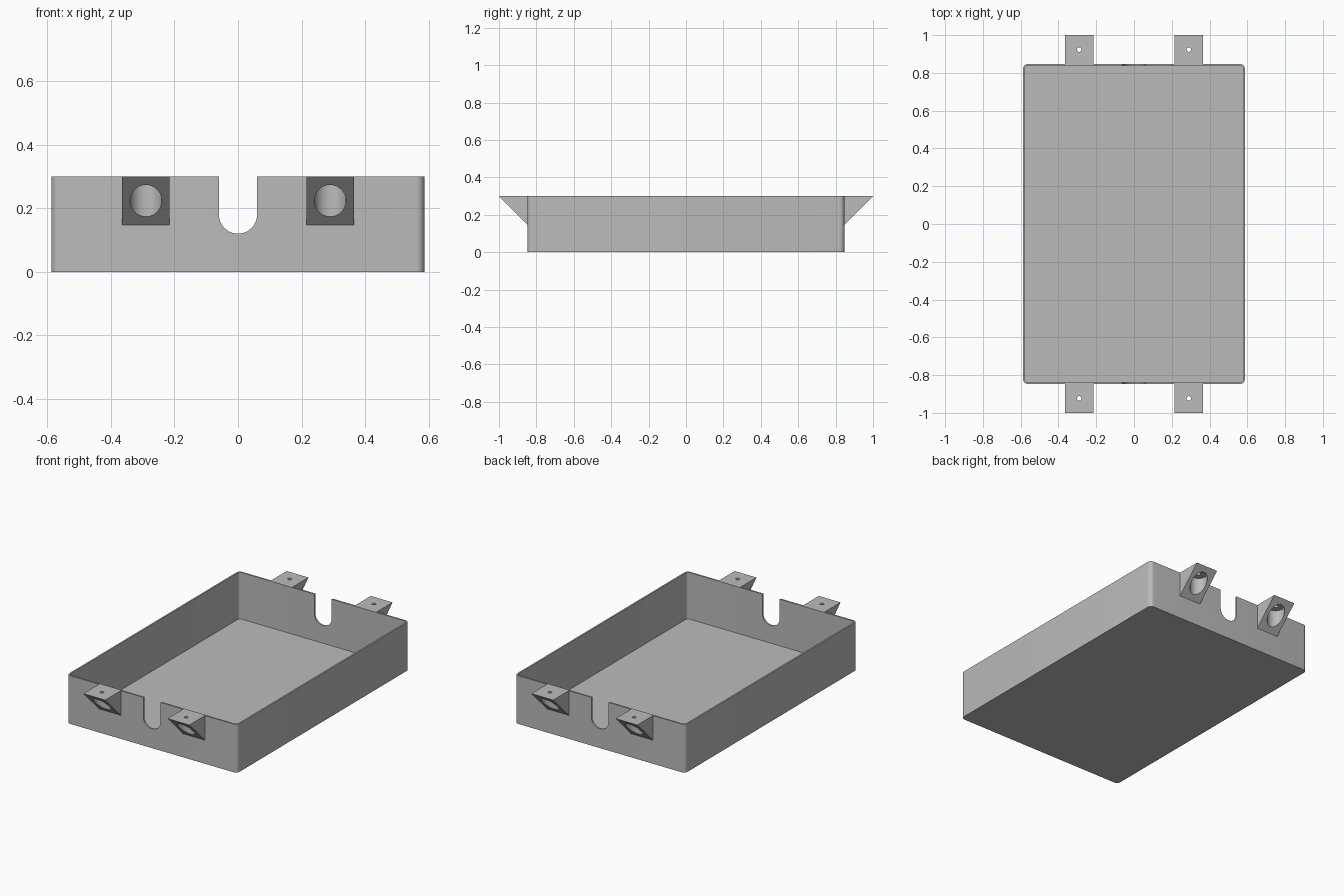
import bpy, bmesh, math
from mathutils import Matrix, Vector

cube = bpy.data.objects.get("Cube")
if cube:
    bpy.data.objects.remove(cube, do_unlink=True)

HX, HY, H = 0.587, 0.847, 0.30     # tray half sizes and height
WALL = 0.01
TAB_X, TAB_HALF, REACH = 0.29, 0.075, 0.153

grey = bpy.data.materials.new("plain grey")
grey.use_nodes = True
colour = (0.5, 0.5, 0.5, 1)
grey.diffuse_color = colour
grey.node_tree.nodes["Principled BSDF"].inputs["Base Color"].default_value = colour


def prism(name, points, direction):
    """Extrude a closed outline along a direction."""
    bm = bmesh.new()
    face = bm.faces.new([bm.verts.new(p) for p in points])
    side = bmesh.ops.extrude_face_region(bm, geom=[face])["geom"]
    moved = [v for v in side if isinstance(v, bmesh.types.BMVert)]
    bmesh.ops.translate(bm, verts=moved, vec=Vector(direction))
    bmesh.ops.recalc_face_normals(bm, faces=bm.faces)
    mesh = bpy.data.meshes.new(name)
    bm.to_mesh(mesh)
    bm.free()
    mesh.materials.append(grey)
    obj = bpy.data.objects.new(name, mesh)
    bpy.context.collection.objects.link(obj)
    return obj


def arc(cx, cy, r, start, end, steps):
    return [(cx + r * math.cos(a), cy + r * math.sin(a))
            for a in (math.radians(start + (end - start) * i / steps)
                      for i in range(steps + 1))]


def rounded_block(name, hx, hy, r, low, high):
    outline = []
    for k, (sx, sy) in enumerate(((1, 1), (-1, 1), (-1, -1), (1, -1))):
        outline += arc(sx * (hx - r), sy * (hy - r), r, 90 * k, 90 * k + 90, 8)
    return prism(name, [(x, y, low) for x, y in outline], (0, 0, high - low))


def cylinder(name, x, y, r, low, high):
    ring = arc(x, y, r, 0, 360, 40)[:-1]
    return prism(name, [(px, py, low) for px, py in ring], (0, 0, high - low))


def cut(obj, cutter):
    """Subtract the cutter, then remove it."""
    cutter.hide_render = True
    mod = obj.modifiers.new("cut", "BOOLEAN")
    mod.operation = "DIFFERENCE"
    mod.solver = "EXACT"
    mod.object = cutter
    bpy.context.view_layer.objects.active = obj
    bpy.ops.object.modifier_apply(modifier=mod.name)
    bpy.data.objects.remove(cutter, do_unlink=True)


def smooth(obj):
    bpy.ops.object.select_all(action="DESELECT")
    obj.select_set(True)
    bpy.context.view_layer.objects.active = obj
    bpy.ops.object.shade_smooth_by_angle(angle=math.radians(30))


# Open tray with rounded vertical corners
tray = rounded_block("tray", HX, HY, 0.025, 0, H)
cut(tray, rounded_block("tray_cavity", HX - WALL, HY - WALL, 0.015, WALL, H + 0.1))

# Round-bottomed cable slot through both end walls
slot = arc(0, 0.18, 0.06, 180, 360, 24) + [(0.06, H + 0.1), (-0.06, H + 0.1)]
cut(tray, prism("slot_cutter", [(x, -1, z) for x, z in slot], (0, 2, 0)))
smooth(tray)

# Wedge mounting tabs with a wide bore below and a screw hole on top
for end, sy in (("front", -1), ("back", 1)):
    for side, sx in (("right", -1), ("left", 1)):
        x, y = sx * TAB_X, sy * (HY + REACH / 2)
        inner = HY - 0.004
        profile = [(inner, H), (HY + REACH, H), (HY, H - REACH), (inner, H - REACH)]
        tab = prism(f"{end}_{side}_tab",
                    [(x - TAB_HALF, sy * py, pz) for py, pz in profile],
                    (2 * TAB_HALF, 0, 0))
        cut(tab, cylinder("bore_cutter", x, y, 0.05, 0, H - 0.015))
        cut(tab, cylinder("screw_cutter", x, y, 0.012, 0.1, H + 0.1))
        smooth(tab)
